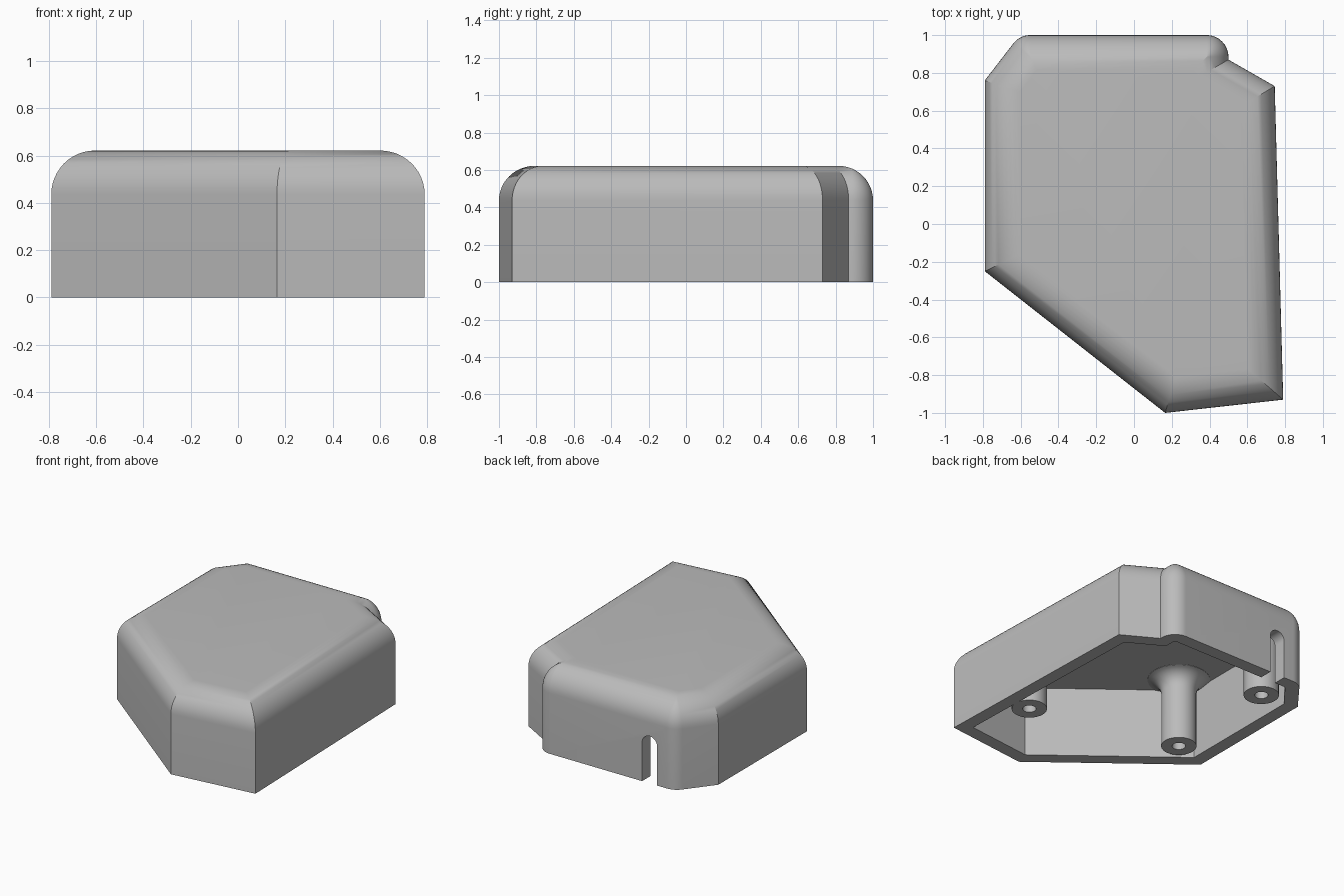
import bpy, bmesh, math
from mathutils import Vector

cube = bpy.data.objects.get("Cube")
if cube:
    bpy.data.objects.remove(cube, do_unlink=True)

HEIGHT, FILLET, WALL, CORNER = 0.622, 0.185, 0.095, 0.115
CEILING = 0.515

# Footprint corners, counter-clockwise: x, y, corner radius
OUTLINE = [(0.165, -1.0, 0), (0.79, -0.93, 0), (0.745, 0.73, 0), (0.5, 0.87, 0),
           (0.5, 1.0, CORNER), (-0.605, 1.0, CORNER), (-0.79, 0.76, 0), (-0.79, -0.25, 0)]


def footprint(inset):
    """Outline points moved inward by inset, with rounded corners."""
    points = []
    for i, (x, y, radius) in enumerate(OUTLINE):
        p = Vector((x, y))
        before = (p - Vector(OUTLINE[i - 1][:2])).normalized()
        after = (Vector(OUTLINE[(i + 1) % len(OUTLINE)][:2]) - p).normalized()
        na, nb = Vector((before.y, -before.x)), Vector((after.y, -after.x))
        r = max(radius - inset, 0)
        centre = p - (inset + r) * (na + nb) / (1 + na.dot(nb))
        steps = 10 if radius else 0
        for k in range(steps + 1):
            n = na.lerp(nb, k / steps).normalized() if steps else na
            points.append(centre + r * n)
    return points


def loft(name, loops):
    """Closed solid through stacked loops of equal length."""
    bm = bmesh.new()
    rings = [[bm.verts.new((p[0], p[1], z)) for p in pts] for pts, z in loops]
    for low, high in zip(rings, rings[1:]):
        for i in range(len(low)):
            j = (i + 1) % len(low)
            bm.faces.new((low[i], low[j], high[j], high[i]))
    bm.faces.new(rings[0][::-1])
    bm.faces.new(rings[-1])
    bmesh.ops.remove_doubles(bm, verts=bm.verts, dist=0.0002)
    bmesh.ops.recalc_face_normals(bm, faces=bm.faces)
    mesh = bpy.data.meshes.new(name)
    bm.to_mesh(mesh)
    bm.free()
    obj = bpy.data.objects.new(name, mesh)
    bpy.context.collection.objects.link(obj)
    return obj


def circle(x, y, r, sides=32):
    return [(x + r * math.cos(math.tau * k / sides),
             y + r * math.sin(math.tau * k / sides)) for k in range(sides)]


def cut(target, cutter):
    bpy.context.view_layer.objects.active = target
    mod = target.modifiers.new("cut", "BOOLEAN")
    mod.operation, mod.solver, mod.object = "DIFFERENCE", "EXACT", cutter
    bpy.ops.object.modifier_apply(modifier=mod.name)
    bpy.data.objects.remove(cutter, do_unlink=True)


# Outer body: straight walls and a rounded top edge
layers = [(footprint(0), 0)]
for k in range(13):
    a = math.pi / 2 * k / 12
    layers.append((footprint(FILLET * (1 - math.cos(a))),
                   HEIGHT - FILLET + FILLET * math.sin(a)))
cover = loft("cover_shell", layers)

# Cavity, leaving three screw posts that flare into the ceiling
cavity = loft("cavity", [(footprint(WALL), -0.2), (footprint(WALL), CEILING)])
POSTS = [(0.56, -0.42), (-0.525, -0.16), (-0.51, 0.715)]
POST_R, FLARE = 0.118, 0.11
for x, y in POSTS:
    rings = [(circle(x, y, POST_R), 0.005)]
    for k in range(9):
        a = math.pi / 2 * k / 9
        rings.append((circle(x, y, POST_R + FLARE * (1 - math.cos(a))),
                      CEILING - FLARE + FLARE * math.sin(a)))
    rings.append((circle(x, y, POST_R + FLARE), CEILING + 0.05))
    cut(cavity, loft("post", rings))
cut(cover, cavity)

# Screw holes
for x, y in POSTS:
    cut(cover, loft("hole", [(circle(x, y, 0.045), -0.1), (circle(x, y, 0.045), 0.4)]))

# Cable slot with a round top through the back wall
slot_x, slot_r, slot_z = -0.41, 0.06, 0.28
arch = [(slot_x - slot_r, -0.1), (slot_x + slot_r, -0.1)]
arch += [(slot_x + slot_r * math.cos(math.pi * k / 16),
          slot_z + slot_r * math.sin(math.pi * k / 16)) for k in range(17)]
slot = loft("slot", [(arch, 0.87), (arch, 1.1)])
for v in slot.data.vertices:
    v.co = (v.co.x, v.co.z, v.co.y)
slot.data.flip_normals()
cut(cover, slot)

# Plain grey plastic
grey = bpy.data.materials.new("grey_plastic")
grey.use_nodes = True
colour = (0.5, 0.5, 0.5, 1)
grey.diffuse_color = colour
grey.node_tree.nodes["Principled BSDF"].inputs["Base Color"].default_value = colour
cover.data.materials.clear()
cover.data.materials.append(grey)

bpy.ops.object.select_all(action="DESELECT")
cover.select_set(True)
bpy.context.view_layer.objects.active = cover
bpy.ops.object.shade_smooth_by_angle(angle=math.radians(30))
